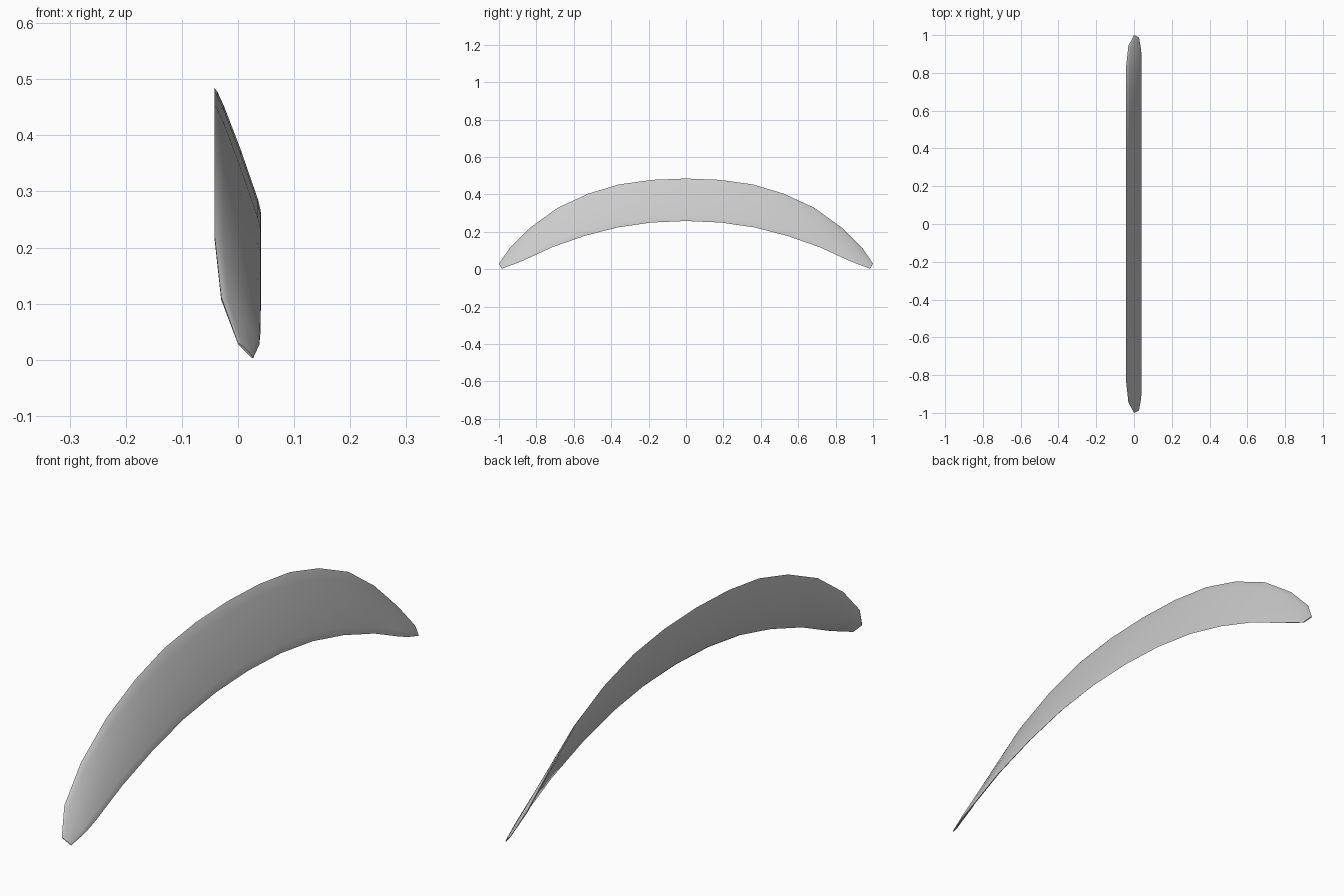
import bpy
import bmesh
import math
from mathutils import Vector

if "Cube" in bpy.data.objects:
    bpy.data.objects.remove(bpy.data.objects["Cube"])

# Half of the crescent: matching points on the outer and inner rim, y = 0 to the tip
OUTER = [(-.042, 0, .485), (-.042, .18, .478), (-.042, .355, .454), (-.042, .52, .405),
         (-.042, .687, .328), (-.042, .832, .223), (-.03, .943, .113), (0, 1.0, .03)]
INNER = [(.041, 0, .258), (.041, .185, .25), (.041, .365, .224), (.041, .54, .179),
         (.041, .715, .118), (.04, .865, .049), (.038, .92, .027), (.027, .985, .003)]

# Thin cross-section: position from outer to inner rim, offset from the sheet
SECTION = [(0, 0), (.04, .0025), (.153, .0048), (.5, .006), (.886, .0045), (.97, .002),
           (1, 0), (.965, -.004), (.5, -.004), (.045, -.004)]

outer = [Vector(p) for p in OUTER]
inner = [Vector(p) for p in INNER]
last = len(outer) - 1

bm = bmesh.new()
rings = []
for i, (o, n) in enumerate(zip(outer, inner)):
    along = outer[min(i + 1, last)] - outer[max(i - 1, 0)]
    if i == 0:
        along = Vector((0, 1, 0))
    normal = (n - o).cross(along).normalized()
    size = .4 if i == last else 1
    ring = []
    for t, d in SECTION:
        p = o.lerp(n, t) + normal * d * size
        if i == 0:
            p.y = 0
        ring.append(bm.verts.new(p))
    rings.append(ring)

# Skin the rings and close the tip
count = len(SECTION)
for a, b in zip(rings, rings[1:]):
    for k in range(count):
        m = (k + 1) % count
        bm.faces.new((a[k], a[m], b[m], b[k]))
bm.faces.new(rings[-1])

# Mirror the other half across y = 0
geom = bm.verts[:] + bm.edges[:] + bm.faces[:]
bmesh.ops.mirror(bm, geom=geom, axis='Y', merge_dist=.0005)
bmesh.ops.remove_doubles(bm, verts=bm.verts[:], dist=.0003)
bmesh.ops.recalc_face_normals(bm, faces=bm.faces[:])

mesh = bpy.data.meshes.new("crescent_panel")
bm.to_mesh(mesh)
bm.free()
panel = bpy.data.objects.new("crescent_panel", mesh)
bpy.context.collection.objects.link(panel)
bpy.context.view_layer.objects.active = panel
panel.select_set(True)
bpy.ops.object.shade_smooth_by_angle(angle=math.radians(40))
